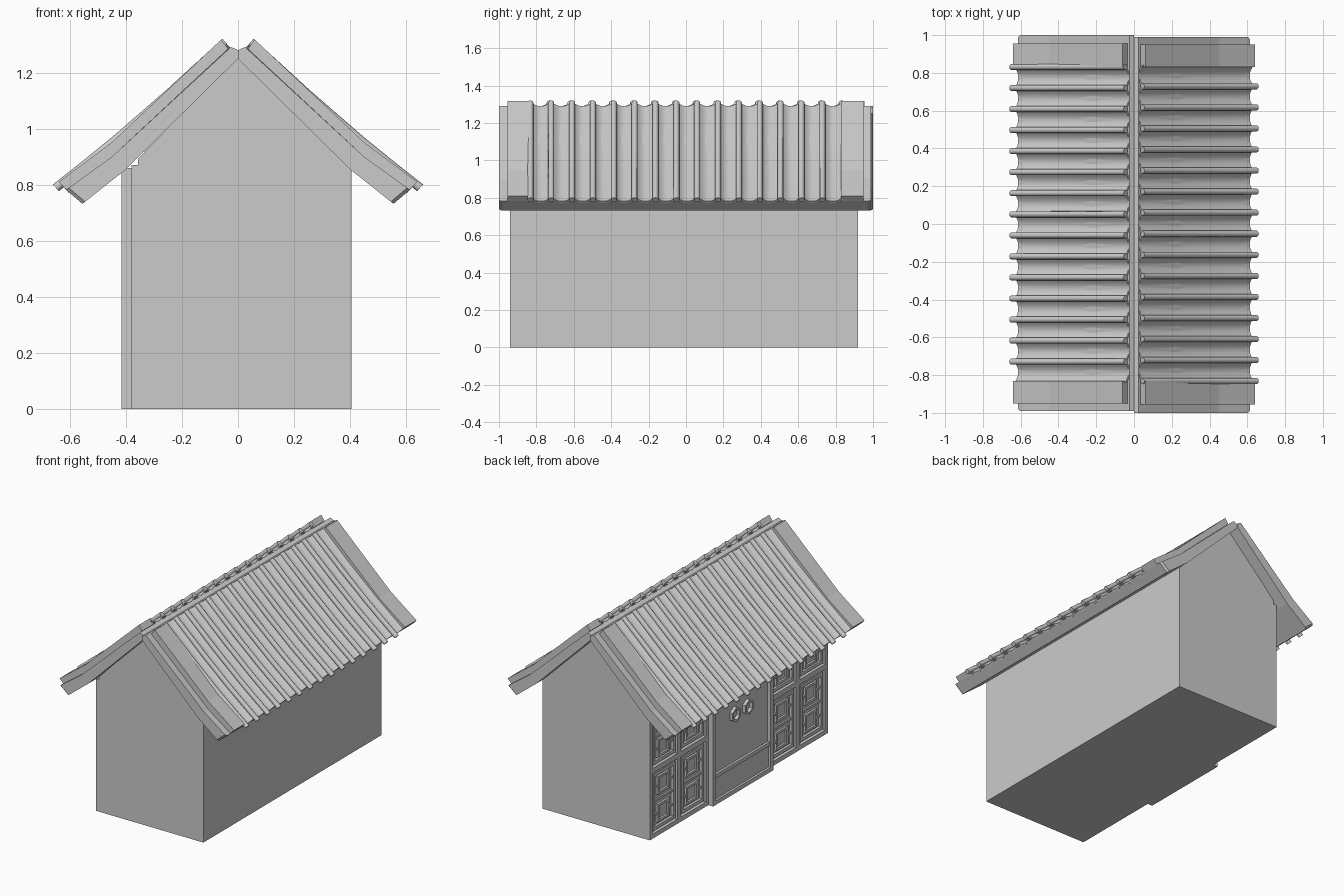
import bpy, bmesh, math
from mathutils import Matrix, Vector

if "Cube" in bpy.data.objects:
    bpy.data.objects.remove(bpy.data.objects["Cube"])


def finish(name, bm, smooth=False):
    bmesh.ops.recalc_face_normals(bm, faces=bm.faces[:])
    me = bpy.data.meshes.new(name)
    bm.to_mesh(me)
    bm.free()
    ob = bpy.data.objects.new(name, me)
    bpy.context.collection.objects.link(ob)
    if smooth:
        bpy.ops.object.select_all(action='DESELECT')
        ob.select_set(True)
        bpy.context.view_layer.objects.active = ob
        bpy.ops.object.shade_smooth_by_angle(angle=math.radians(50))
    return ob


def add_box(bm, x0, x1, y0, y1, z0, z1):
    m = Matrix.LocRotScale(Vector((x0 + x1, y0 + y1, z0 + z1)) / 2, None,
                           (abs(x1 - x0), abs(y1 - y0), abs(z1 - z0)))
    bmesh.ops.create_cube(bm, size=1, matrix=m)


def add_frame(bm, x0, x1, y0, y1, z0, z1, w):
    add_box(bm, x0, x1, y0, y0 + w, z0, z1)
    add_box(bm, x0, x1, y1 - w, y1, z0, z1)
    add_box(bm, x0, x1, y0 + w, y1 - w, z0, z0 + w)
    add_box(bm, x0, x1, y0 + w, y1 - w, z1 - w, z1)


def add_prism(bm, profile, y0, y1):
    # closed x/z outline extruded along y
    f = bm.faces.new([bm.verts.new((x, y0, z)) for x, z in profile])
    r = bmesh.ops.extrude_face_region(bm, geom=[f])
    vs = [v for v in r['geom'] if isinstance(v, bmesh.types.BMVert)]
    bmesh.ops.translate(bm, verts=vs, vec=(0, y1 - y0, 0))


def skin(bm, rows):
    # quads between closed rings, capped at both ends
    rings = [[bm.verts.new(p) for p in row] for row in rows]
    n = len(rings[0])
    for a, b in zip(rings, rings[1:]):
        for i in range(n):
            j = (i + 1) % n
            bm.faces.new((a[i], a[j], b[j], b[i]))
    bm.faces.new(rings[0])
    bm.faces.new(rings[-1])


# house body with gable ends
bm = bmesh.new()
add_prism(bm, [(-.357, 0), (.405, 0), (.405, .855), (0, 1.26), (-.357, .893)], -.94, .92)
finish('house_body', bm)

# lattice window bays on the -x facade
WALL = -.38
for name, y0, y1 in (('left_window_bay', .305, .92), ('right_window_bay', -.94, -.315)):
    bm = bmesh.new()
    add_frame(bm, WALL, -.355, y0, y1, 0, .87, .03)
    ym = (y0 + y1) / 2
    add_box(bm, WALL, -.355, ym - .02, ym + .02, .03, .84)
    add_box(bm, WALL, -.355, y0 + .03, y1 - .03, .43, .465)
    for ya, yb in ((y0 + .03, ym - .02), (ym + .02, y1 - .03)):
        for za, zb in ((.03, .43), (.465, .84)):
            add_frame(bm, -.374, -.355, ya + .012, yb - .012, za + .012, zb - .012, .022)
            yc, h = (ya + yb) / 2, (zb - za) / 2
            for k in (.54, 1.46):
                zc = za + h * k
                add_frame(bm, -.371, -.355, yc - .062, yc + .062, zc - .06, zc + .06, .016)
                # short bars tying the square to the frame
                for s in (-1, 1):
                    add_box(bm, -.368, -.355, yc + s * .062, yc + s * .105, zc - .007, zc + .007)
            add_box(bm, -.368, -.355, yc - .1, yc + .1, za + h - .007, za + h + .007)
    finish(name, bm)

# door: frame, leaves, lower boards
bm = bmesh.new()
add_frame(bm, -.415, -.35, -.32, .31, 0, .86, .028)
finish('door_frame', bm)
bm = bmesh.new()
for ya, yb in ((-.292, -.006), (-.004, .282)):
    add_box(bm, -.392, -.35, ya, yb, .028, .832)
finish('door_leaves', bm)
bm = bmesh.new()
add_box(bm, -.4, -.385, -.292, .282, .028, .17)
add_box(bm, -.408, -.385, -.292, .282, .17, .195)
finish('door_lower_board', bm)

# hexagonal door rings
for name, yc in (('left_door_ring', .058), ('right_door_ring', -.075)):
    bm = bmesh.new()
    rows = []
    for x, r in ((-.412, .05), (-.39, .05), (-.39, .034), (-.412, .034)):
        rows.append([bm.verts.new((x, yc + r * math.sin(k * math.pi / 3),
                                   .51 + r * math.cos(k * math.pi / 3))) for k in range(6)])
    for a in range(4):
        for k in range(6):
            b, j = (a + 1) % 4, (k + 1) % 6
            bm.faces.new((rows[a][k], rows[a][j], rows[b][j], rows[b][k]))
    finish(name, bm)

# one roof slope (+x side)
slope = []
bm = bmesh.new()
add_prism(bm, [(0, 1.25), (.4, .855), (.555, .732), (.614, .782), (.45, .9), (.025, 1.292), (0, 1.28)],
          -1, .99)
bmesh.ops.bevel(bm, geom=[e for e in bm.edges if abs(e.verts[0].co.y - e.verts[1].co.y) < .01
                          and min(v.co.x for v in e.verts) > .5],
                offset=.012, segments=1, affect='EDGES')
slope.append(finish('roof_slab', bm))

bm = bmesh.new()
for ya, yb in ((-.955, -.83), (.83, .95)):
    add_prism(bm, [(.035, 1.285), (.45, .9), (.612, .782), (.64, .81), (.45, .952), (.06, 1.318)], ya, yb)
slope.append(finish('verge_tiles', bm))

# concave pan tiles, bent along the slope
STEP, FIRST, N = .1115, -.832, 15
TOP = [(.048, 1.312), (.25, 1.122), (.44, .957), (.535, .88), (.632, .803)]
NRM = Vector((.66, .75))
bm = bmesh.new()
for i in range(N):
    ya, yb = FIRST + i * STEP, FIRST + (i + 1) * STEP
    rows = []
    for x, z in TOP:
        up, low = [], []
        for k in range(9):
            t = k / 8
            d = .03 * math.sin(math.pi * t)
            y = ya + (yb - ya) * t
            up.append((x - NRM.x * d, y, z - NRM.y * d))
            low.append((x - NRM.x * (d + .012), y, z - NRM.y * (d + .012)))
        rows.append(up + low[::-1])
    skin(bm, rows)
slope.append(finish('pan_tiles', bm, True))

# round ribs over the joints
bm = bmesh.new()
R = .016
for i in range(N):
    y = FIRST + i * STEP
    rows = []
    for x, z in ((.045, 1.309), (.25, 1.122), (.44, .957), (.535, .88), (.65, .789)):
        rows.append([(x + NRM.x * R * math.sin(a), y + R * math.cos(a), z + NRM.y * R * math.sin(a))
                     for a in (k * math.pi / 4 for k in range(8))])
    skin(bm, rows)
slope.append(finish('rib_tiles', bm, True))

# opposite slope is the same part turned half way round
for ob in slope:
    twin = ob.copy()
    twin.name = 'opposite_' + ob.name
    twin.rotation_euler.z = math.pi
    bpy.context.collection.objects.link(twin)
